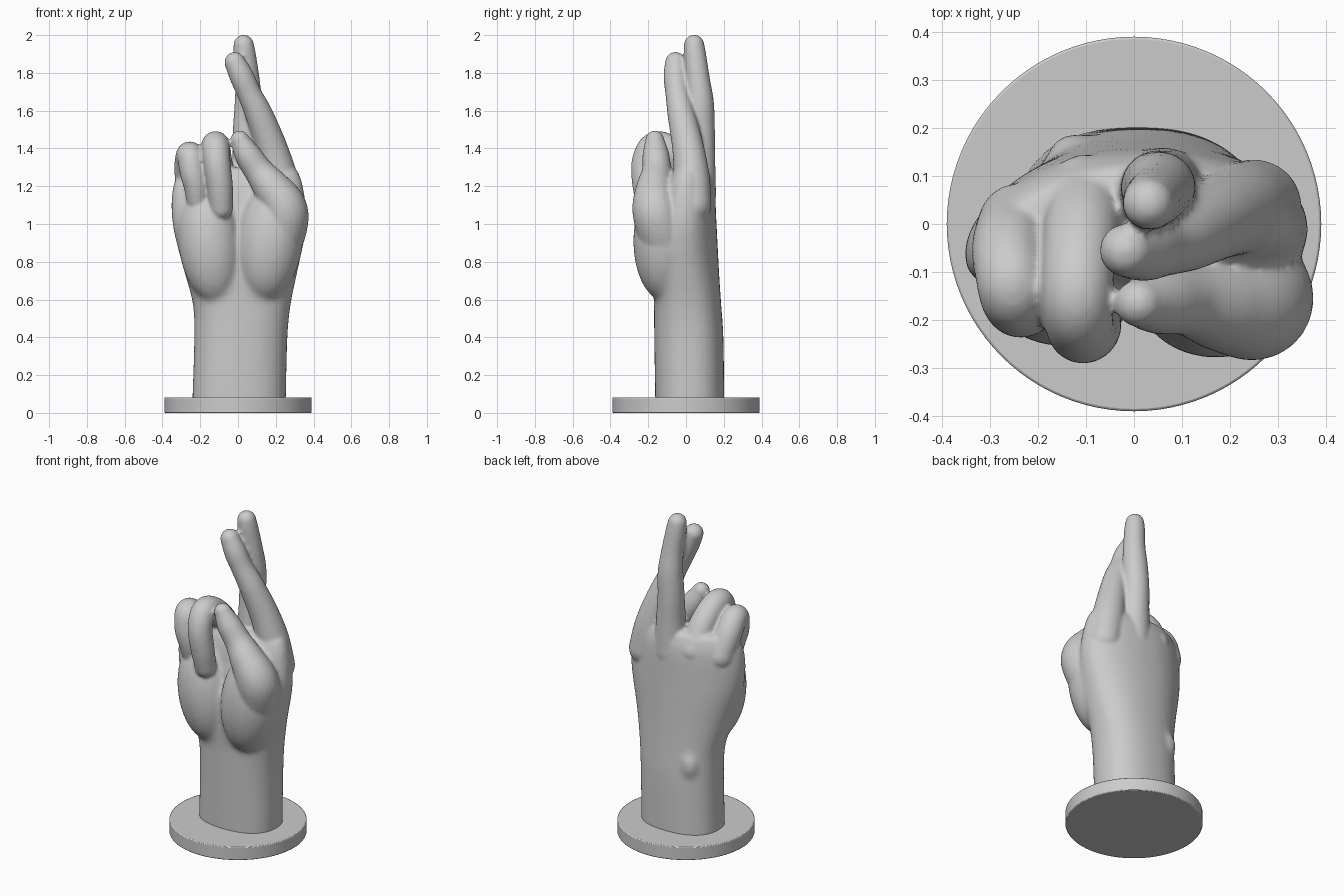
import bpy, bmesh
from math import sin, cos, pi
from mathutils import Vector, Matrix

if "Cube" in bpy.data.objects:
    bpy.data.objects.remove(bpy.data.objects["Cube"])


def spline(rows, n=8):
    """Catmull-Rom interpolation through rows of numbers."""
    rows = [Vector(r) for r in rows]
    p = [rows[0]] + rows + [rows[-1]]
    out = []
    for i in range(1, len(p) - 2):
        a, b, c, d = p[i - 1:i + 3]
        for k in range(n):
            t = k / n
            out.append(0.5 * (2 * b + (c - a) * t + (2 * a - 5 * b + 4 * c - d) * t ** 2
                              + (3 * b - a - 3 * c + d) * t ** 3))
    return out + [rows[-1]]


def loft(bm, rings):
    loops = [[bm.verts.new(v) for v in r] for r in rings]
    n = len(loops[0])
    for a, b in zip(loops, loops[1:]):
        for i in range(n):
            j = (i + 1) % n
            bm.faces.new((a[i], a[j], b[j], b[i]))
    bm.faces.new(loops[0][::-1])
    bm.faces.new(loops[-1])


def tube(bm, rows, n=24):
    """Tapered finger through rows of x, y, z, radius with round ends."""
    pts = spline(rows)
    pos = [Vector(p[:3]) for p in pts]
    rad = [p[3] for p in pts]
    last = len(pos) - 1
    tan = [(pos[min(i + 1, last)] - pos[max(i - 1, 0)]).normalized() for i in range(last + 1)]
    u = tan[0].orthogonal().normalized()
    rings = []

    def ring(c, t, r):
        w = t.cross(u)
        rings.append([c + r * (u * cos(2 * pi * i / n) + w * sin(2 * pi * i / n)) for i in range(n)])

    for k in range(6, 0, -1):
        a = k * pi / 13
        ring(pos[0] - tan[0] * rad[0] * sin(a), tan[0], rad[0] * cos(a))
    for i in range(last + 1):
        if i:
            u = tan[i - 1].rotation_difference(tan[i]) @ u
            u = (u - tan[i] * u.dot(tan[i])).normalized()
        ring(pos[i], tan[i], rad[i])
    for k in range(1, 7):
        a = k * pi / 13
        ring(pos[-1] + tan[-1] * rad[-1] * sin(a), tan[-1], rad[-1] * cos(a))
    loft(bm, rings)


def blob(bm, centre, radii, tilt=0):
    m = Matrix.Translation(centre) @ Matrix.Rotation(tilt, 4, 'Y') @ Matrix.Diagonal((*radii, 1))
    bmesh.ops.create_uvsphere(bm, u_segments=32, v_segments=20, radius=1, matrix=m)


def fuse(bm, name, voxel, smooth):
    """Merge all volumes in bm into one smoothed skin and return the object."""
    bmesh.ops.recalc_face_normals(bm, faces=bm.faces)
    raw = bpy.data.meshes.new(name)
    bm.to_mesh(raw)
    bm.free()
    ob = bpy.data.objects.new(name, raw)
    bpy.context.collection.objects.link(ob)
    r = ob.modifiers.new("fuse", 'REMESH')
    r.mode, r.voxel_size = 'VOXEL', voxel
    s = ob.modifiers.new("soften", 'SMOOTH')
    s.factor, s.iterations = 0.5, smooth
    bpy.context.view_layer.update()
    done = bpy.data.meshes.new_from_object(ob.evaluated_get(bpy.context.evaluated_depsgraph_get()))
    ob.modifiers.clear()
    ob.data = done
    return ob


# wrist and palm: z, centre x, centre y, half width, half depth, bend of the outer edge
bm = bmesh.new()
rings = []
for z, cx, cy, rx, ry, bend in spline([
        (0.04, 0.005, 0.02, 0.248, 0.183, 0), (0.4, 0.015, 0.015, 0.247, 0.183, 0),
        (0.58, 0.02, 0.008, 0.26, 0.178, 0.1), (0.75, 0.015, 0.0, 0.30, 0.175, 0.4),
        (1.0, 0.008, 0.012, 0.355, 0.15, 0.6), (1.2, 0.0, 0.022, 0.345, 0.128, 0.7),
        (1.3, 0.01, 0.025, 0.30, 0.09, 0.7)]):
    ring = []
    for i in range(48):
        a = 2 * pi * i / 48
        c, s = cos(a), sin(a)
        x = cx + rx * abs(c) ** 0.85 * (1 if c > 0 else -1)
        y = cy + ry * abs(s) ** 0.85 * (1 if s > 0 else -1)
        ring.append((x, y - bend * x * x * (1 if x < 0 else 0.3), z))
    rings.append(ring)
loft(bm, rings)
blob(bm, (0.17, -0.115, 0.91), (0.175, 0.165, 0.32), 0.12)    # thumb pad
blob(bm, (-0.15, -0.105, 0.89), (0.165, 0.15, 0.31), -0.12)   # outer palm pad
blob(bm, (-0.12, 0.14, 0.5), (0.06, 0.05, 0.09))              # wrist bone
palm = fuse(bm, "palm", 0.014, 14)

# fingers: x, y, z, radius from knuckle to tip
bm = bmesh.new()
bm.from_mesh(palm.data)
bpy.data.objects.remove(palm)
index_finger = [(0.25, 0.035, 1.1, 0.10), (0.22, 0.03, 1.25, 0.095), (0.175, 0.01, 1.41, 0.084),
                (0.112, -0.025, 1.58, 0.073), (0.06, -0.045, 1.69, 0.064),
                (0.02, -0.055, 1.78, 0.064), (-0.016, -0.055, 1.855, 0.056)]
middle_finger = [(0.06, 0.06, 1.15, 0.10), (0.055, 0.07, 1.35, 0.085), (0.05, 0.076, 1.5, 0.077),
                 (0.055, 0.075, 1.64, 0.073), (0.05, 0.062, 1.77, 0.064),
                 (0.035, 0.047, 1.9, 0.059), (0.03, 0.043, 1.948, 0.054)]
ring_finger = [(-0.1, 0.06, 1.19, 0.085), (-0.11, -0.02, 1.33, 0.08), (-0.118, -0.115, 1.41, 0.075),
               (-0.118, -0.18, 1.405, 0.073), (-0.11, -0.218, 1.32, 0.071),
               (-0.095, -0.215, 1.2, 0.068), (-0.088, -0.195, 1.085, 0.062)]
little_finger = [(-0.24, 0.0, 1.17, 0.085), (-0.26, -0.05, 1.29, 0.078), (-0.257, -0.11, 1.36, 0.073),
                 (-0.25, -0.15, 1.35, 0.071), (-0.238, -0.168, 1.27, 0.069),
                 (-0.222, -0.165, 1.2, 0.065), (-0.215, -0.155, 1.13, 0.058)]
thumb = [(0.17, -0.08, 0.82, 0.14), (0.24, -0.14, 0.99, 0.128), (0.243, -0.165, 1.09, 0.12),
         (0.18, -0.165, 1.19, 0.10), (0.11, -0.155, 1.28, 0.078),
         (0.05, -0.16, 1.37, 0.07), (0.01, -0.165, 1.445, 0.05)]
for finger in (index_finger, middle_finger, ring_finger, little_finger, thumb):
    tube(bm, finger)
hand = fuse(bm, "hand", 0.0095, 5)
hand.data.shade_smooth()

# round base plate
bpy.ops.mesh.primitive_cylinder_add(vertices=96, radius=0.39, depth=0.082, location=(0, 0, 0.041))
base = bpy.context.object
base.name = "base"
bev = base.modifiers.new("edge", 'BEVEL')
bev.width, bev.segments = 0.005, 2
bpy.ops.object.shade_smooth_by_angle()
